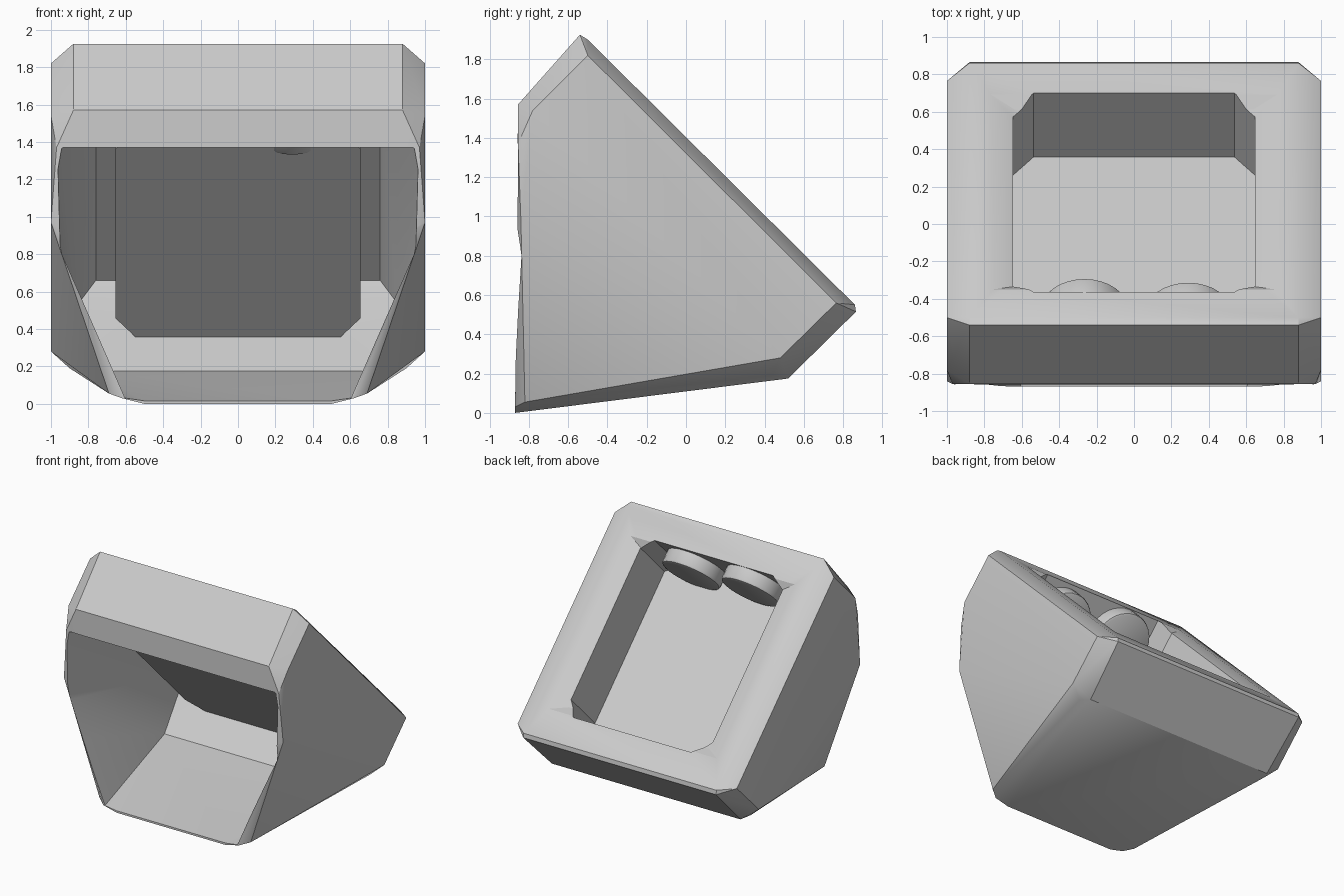
import bpy, bmesh, math
from mathutils import Vector, Matrix

old = bpy.data.objects.get("Cube")
if old:
    bpy.data.objects.remove(old)

grey = bpy.data.materials.new("light_grey")
grey.use_nodes = True
grey.diffuse_color = (0.6, 0.6, 0.6, 1)
grey.node_tree.nodes["Principled BSDF"].inputs["Base Color"].default_value = (0.6, 0.6, 0.6, 1)

R = math.sqrt(0.5)
LENGTH, DEPTH = 1.5, 0.48


def slope(x, s, d):
    """Point on the slanted face: s runs down the slope, d goes into it."""
    return (x, -0.366 + R * (s - d), 1.763 - R * (s + d))


def add_object(name, bm):
    mesh = bpy.data.meshes.new(name)
    bm.to_mesh(mesh)
    bm.free()
    obj = bpy.data.objects.new(name, mesh)
    bpy.context.collection.objects.link(obj)
    mesh.materials.append(grey)
    return obj


def hull(name, points):
    """Convex solid through points given for +x and mirrored to -x."""
    bm = bmesh.new()
    for x, y, z in points:
        bm.verts.new((x, y, z))
        bm.verts.new((-x, y, z))
    res = bmesh.ops.convex_hull(bm, input=bm.verts[:])
    spare = {v for v in res["geom_interior"] if isinstance(v, bmesh.types.BMVert)}
    bmesh.ops.delete(bm, geom=list(spare), context="VERTS")
    bmesh.ops.dissolve_limit(bm, angle_limit=0.02, verts=bm.verts[:], edges=bm.edges[:])
    bmesh.ops.recalc_face_normals(bm, faces=bm.faces[:])
    return add_object(name, bm)


def combine(obj, other, operation):
    mod = obj.modifiers.new(operation, "BOOLEAN")
    mod.operation, mod.solver, mod.object = operation, "EXACT", other
    bpy.context.view_layer.objects.active = obj
    bpy.ops.object.modifier_apply(modifier=mod.name)
    bpy.data.objects.remove(other)


def tray(name, grow, top, bottom):
    """Prism with clipped corners, standing square to the slope."""
    outline = [(0.54 + grow, -grow), (0.65 + grow, 0.08),
               (0.65 + grow, LENGTH - 0.14), (0.54 + grow, LENGTH + grow)]
    return hull(name, [slope(x, s, d) for x, s in outline for d in (top, bottom)])


def smooth(obj, degrees):
    bpy.ops.object.select_all(action="DESELECT")
    obj.select_set(True)
    bpy.context.view_layer.objects.active = obj
    bpy.ops.object.shade_smooth_by_angle(angle=math.radians(degrees))


# Outer housing: slanted wedge with clipped edges and a narrowed front foot
housing = hull("housing", [
    (0.88, -0.54, 1.925), (0.88, -0.50, 1.90), (1, -0.50, 1.82),
    (0.88, 0.86, 0.55), (0.88, 0.865, 0.515), (1, 0.765, 0.56),
    (0.86, 0.52, 0.175), (1, 0.48, 0.28), (0.90, 0.44, 0.19),
    (0.50, -0.87, 0), (0.62, -0.87, 0.03), (0.69, -0.82, 0.055),
    (0.96, -0.857, 0.95), (1, -0.84, 0.97), (0.97, -0.855, 1.37),
    (1, -0.78, 1.54), (0.88, -0.855, 1.57)])

# Hollow opening at the front: thin floor, steep back, reaching up beside the tray
cavity = hull("cavity_cutter", [
    (0.97, -0.95, 1.305), (0.958, -0.95, 0.87),
    (0.59, -0.95, 0.02), (0.48, -0.95, 0.004),
    (0.79, 0.17, 0.175), (0.85, 0.54, 0.54), (0.76, 0.63, 0.66),
    (0.86, -0.56, 1.55), (0.76, -0.4, 1.69)])
combine(housing, cavity, "DIFFERENCE")

# Tray shell that hangs into the hollow, then its open recess
combine(housing, tray("tray_shell", 0.006, 0.045, DEPTH + 0.005), "UNION")
combine(housing, tray("tray_cutter", -0.002, -0.2, DEPTH - 0.005), "DIFFERENCE")

# Sloped inner rim along both sides of the recess
rim = hull("rim_cutter", [slope(x, s, d) for x, d, inset in
                          ((0.77, -0.01, 0.01), (0.64, 0.035, 0.08), (0.77, -0.1, 0.01))
                          for s in (inset, LENGTH - inset)])
combine(housing, rim, "DIFFERENCE")
smooth(housing, 28)

# Two round pads on the upper wall of the recess
axis = Vector((0, R, -R))
for name, x, depth in (("right_pad", -0.265, 0.24), ("left_pad", 0.29, 0.268)):
    bm = bmesh.new()
    bmesh.ops.create_cone(bm, cap_ends=True, segments=32, radius1=0.238, radius2=0.238, depth=0.12)
    front = [e for e in bm.edges if all(v.co.z > 0 for v in e.verts)]
    bmesh.ops.bevel(bm, geom=front, offset=0.02, segments=2, affect="EDGES", profile=0.5)
    turn = axis.to_track_quat("Z", "Y").to_matrix().to_4x4()
    bm.transform(Matrix.Translation(slope(x, 0.055, depth)) @ turn)
    smooth(add_object(name, bm), 40)
